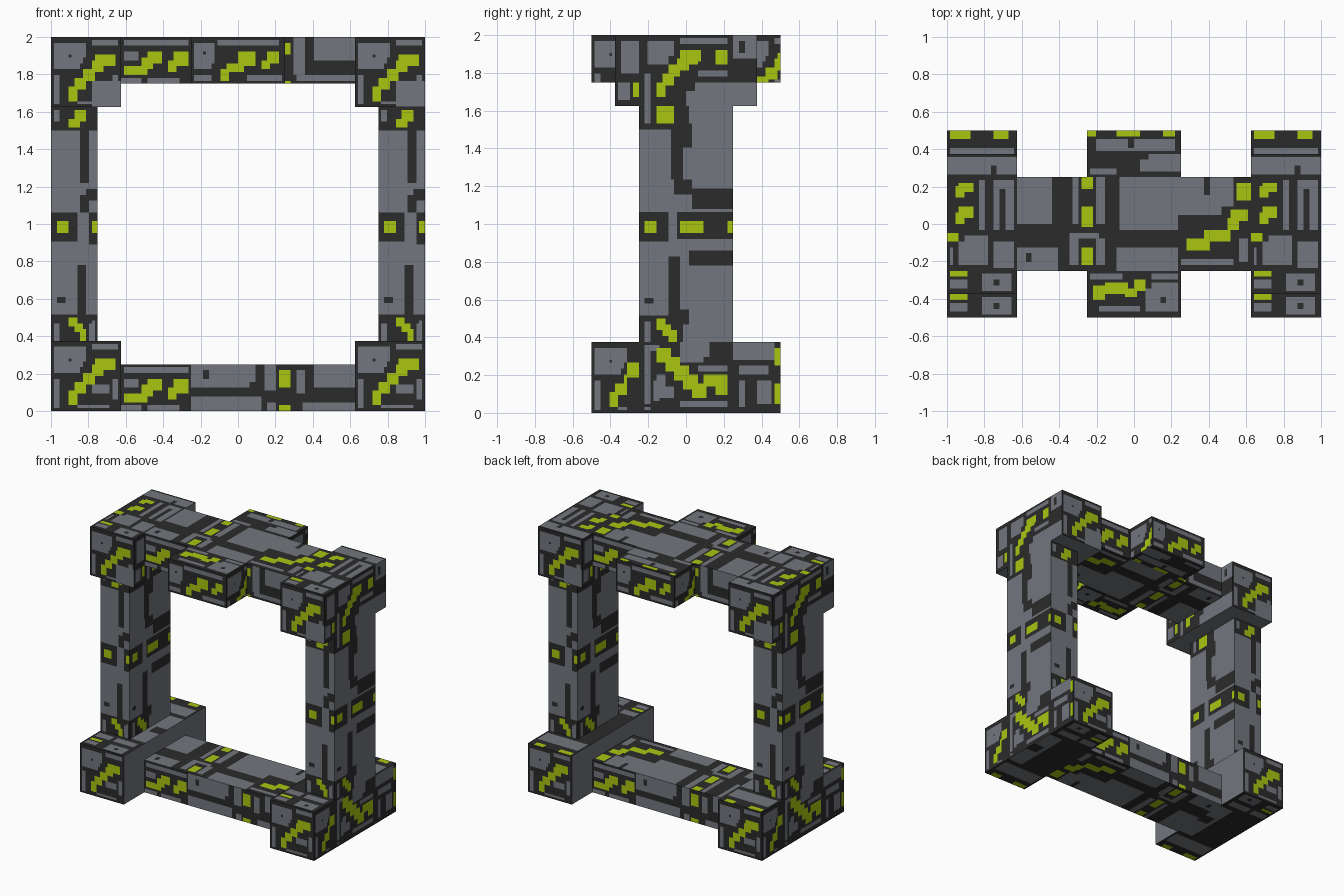
import bpy
import bmesh
from mathutils import Vector

if "Cube" in bpy.data.objects:
    bpy.data.objects.remove(bpy.data.objects["Cube"], do_unlink=True)

UNIT = 1 / 64  # size of one painted step
DARK, GREY, LIME = range(3)


def make_material(name, red, green, blue):
    material = bpy.data.materials.new(name)
    material.use_nodes = True
    material.diffuse_color = (red, green, blue, 1)
    shader = material.node_tree.nodes["Principled BSDF"]
    shader.inputs["Base Color"].default_value = (red, green, blue, 1)
    shader.inputs["Roughness"].default_value = 0.8
    return material


MATERIALS = [
    make_material("charcoal", 0.024, 0.024, 0.024),
    make_material("steel grey", 0.17, 0.185, 0.21),
    make_material("lime", 0.40, 0.56, 0.005),
]


def motif(grey=(), dark=(), lime=()):
    """Painted rectangles (u0, v0, u1, v1) on a charcoal ground, in paint order."""
    groups = ((GREY, grey), (DARK, dark), (LIME, lime))
    return [(rect, colour) for colour, rects in groups for rect in rects]


def shifted(pattern, du, dv):
    return [((a + du, b + dv, c + du, d + dv), colour)
            for (a, b, c, d), colour in pattern]


def stairs(u, v, count, width, height, du, dv):
    return [(u + i * du, v + i * dv, u + i * du + width, v + i * dv + height)
            for i in range(count)]


# Square armour tile on the corner blocks
tile = motif(
    grey=[(1, 13, 12, 22), (1, 1, 3, 11), (14, 21, 23, 23), (9, 1, 20, 2),
          (21, 4, 23, 11), (14, 6, 20, 9)],
    dark=[(10, 13, 12, 15), (11, 15, 12, 17), (6, 17, 7, 18)],
    lime=[(6, 2, 9, 7)] + stairs(8, 6, 3, 4, 4, 3, 3) + [(15, 14, 22, 18)],
)
tile_open = tile + motif(grey=[(14, 0, 24, 9)])
plain = motif(grey=[(0, 0, 64, 64)])

# Narrow and wide faces of the posts
post_front = motif(
    grey=[(0, 9, 16, 72), (1, 0, 3, 6), (1, 75, 3, 79), (13, 0, 15, 7)],
    dark=[(9, 6, 12, 26), (12, 6, 14, 9), (2, 13, 5, 15), (0, 34, 9, 44),
          (13, 33, 16, 44), (10, 44, 13, 50), (12, 48, 16, 52), (10, 54, 13, 74)],
    lime=[(2, 37, 6, 41), (14, 37, 16, 41), (6, 5, 9, 8), (8, 3, 11, 6),
          (10, 0, 12, 4), (6, 73, 10, 76), (8, 75, 12, 79)],
)
post_side = motif(
    grey=[(0, 9, 32, 72), (15, 0, 32, 10), (17, 72, 32, 80),
          (2, 0, 4, 7), (2, 74, 4, 80)],
    dark=[(10, 7, 14, 29), (14, 6, 17, 11), (2, 13, 5, 15), (0, 34, 10, 44),
          (13, 35, 32, 44), (17, 26, 32, 31), (18, 45, 32, 52), (12, 50, 18, 55),
          (11, 55, 15, 72), (15, 66, 18, 74)],
    lime=[(2, 37, 6, 41), (14, 37, 22, 41), (30, 37, 32, 41), (6, 74, 12, 80)]
         + stairs(6, 4, 3, 3, 4, 2, -2),
)

# Outer faces of the corner blocks
foot_side = tile[:-1] + motif(
    grey=[(18, 3, 20, 23), (30, 17, 40, 24), (22, 5, 25, 13), (25, 5, 28, 9),
          (30, 2, 46, 4), (36, 14, 46, 16), (48, 18, 62, 24), (50, 13, 60, 16),
          (56, 3, 61, 11), (50, 2, 52, 11)],
    dark=[(12, 0, 18, 24), (38, 17, 40, 19)],
    lime=[(12, 12, 16, 17), (62, 16, 64, 22), (62, 3, 64, 10), (38, 9, 46, 13),
          (42, 6, 46, 9)] + stairs(22, 17, 5, 5, 5, 3, -3),
)
head_side = motif(
    grey=[(2, 11, 8, 22), (1, 2, 5, 8), (10, 0, 12, 11), (11, 14, 20, 22),
          (22, 21, 38, 23), (24, 0, 48, 8), (40, 16, 48, 24), (28, 10, 38, 12)],
    dark=[(18, 14, 20, 17), (24, 5, 27, 8), (42, 18, 44, 22)],
    lime=[(6, 3, 8, 8), (14, 3, 17, 8), (16, 7, 20, 11), (34, 14, 38, 19)]
         + stairs(18, 10, 3, 4, 4, 3, 2) + [(22, 15, 29, 19)],
)

# Upper faces of the corner blocks
head_top = motif(
    grey=[(11, 22, 13, 39), (4, 10, 14, 20), (16, 22, 23, 39), (16, 9, 23, 18),
          (0, 41, 24, 47), (1, 2, 7, 5), (12, 1, 22, 7), (1, 10, 2, 16)],
    dark=[(4, 18, 6, 20), (18, 22, 20, 36), (16, 3, 18, 5), (15, 41, 17, 44)],
    lime=[(1, 6, 7, 8), (0, 18, 4, 21), (3, 24, 6, 28), (4, 26, 9, 30),
          (3, 33, 6, 37), (4, 35, 9, 38)],
)
foot_top = motif(
    grey=[(1, 2, 7, 5), (12, 1, 22, 7), (1, 10, 22, 14), (16, 17, 24, 47),
          (1, 50, 23, 58)],
    dark=[(16, 3, 18, 5), (9, 8, 11, 16), (18, 28, 24, 34)],
    lime=[(1, 6, 7, 8), (1, 61, 8, 64), (16, 61, 21, 64)],
)

# Long faces of the beams
beam_end = motif(
    grey=[(1, 13, 23, 15), (9, 0, 20, 2), (0, 0, 7, 2), (1, 8, 6, 11)],
    lime=[(1, 3, 9, 6), (7, 5, 11, 9), (9, 7, 14, 11), (16, 4, 19, 8),
          (18, 6, 23, 11)],
)
sill_front = beam_end + motif(
    grey=[(24, 8, 46, 16), (24, 0, 48, 5), (49, 7, 53, 16), (60, 6, 63, 14),
          (66, 8, 80, 16), (62, 0, 80, 3), (50, 0, 53, 3)],
    dark=[(28, 11, 30, 14), (44, 8, 46, 10)],
    lime=[(54, 8, 58, 14), (54, 0, 58, 2)],
)
lintel_front = beam_end + motif(
    grey=[(59, 3, 63, 16), (66, 8, 80, 16), (60, 1, 80, 3)],
    lime=[(56, 10, 58, 14), (56, 0, 58, 1)],
)
beam_top = motif(
    grey=[(0, 16, 12, 32), (19, 16, 21, 32), (27, 16, 30, 32), (35, 14, 55, 32),
          (0, 0, 14, 8), (18, 2, 21, 13), (27, 2, 30, 11), (34, 0, 55, 8),
          (55, 19, 74, 32), (56, 2, 74, 4), (76, 3, 79, 11), (21, 11, 28, 13)],
    dark=[(0, 9, 18, 15), (30, 8, 56, 14), (55, 15, 62, 19), (70, 18, 80, 22),
          (64, 26, 66, 32), (3, 3, 5, 6)],
    lime=[(22, 28, 26, 32), (22, 15, 26, 22), (22, 2, 26, 8), (58, 7, 66, 11),
          (64, 10, 73, 14), (72, 14, 76, 18), (73, 17, 79, 21), (75, 24, 80, 30)],
)

# Blocks projecting from the middle of the lintel
crest_front = motif(
    grey=[(1, 5, 8, 14), (9, 13, 30, 15), (19, 1, 31, 3), (1, 1, 7, 3)],
    dark=[(7, 5, 8, 7), (4, 10, 5, 11)],
    lime=[(10, 1, 13, 5), (12, 4, 18, 7), (16, 6, 22, 11), (24, 5, 27, 8),
          (26, 7, 30, 11)],
)
crest_top = motif(
    grey=[(20, 2, 31, 12), (4, 2, 18, 4), (22, 13, 31, 15), (1, 13, 12, 15)],
    dark=[(20, 10, 22, 12), (25, 5, 27, 7)],
    lime=[(2, 6, 6, 11), (6, 8, 14, 12), (13, 7, 17, 10), (16, 9, 20, 13)],
)
crest_back_top = motif(
    grey=[(3, 9, 30, 13), (18, 2, 32, 8), (1, 1, 10, 3)],
    dark=[(14, 10, 16, 13), (18, 6, 21, 8)],
    lime=[(0, 14, 3, 16), (10, 14, 18, 16), (26, 14, 30, 16)],
)
crest_side = shifted(tile, 0, -8)

# Direction of u and v on each side of a block
X, Y, Z = Vector((1, 0, 0)), Vector((0, 1, 0)), Vector((0, 0, 1))
SIDES = {"front": (X, Z), "right": (Y, Z), "back": (-X, Z), "left": (-Y, Z),
         "top": (X, Y), "bottom": (X, -Y)}


def paint_side(bm, low, high, side, pattern):
    """Build one side as a grid cut along the edges of its painted rectangles."""
    u, v = SIDES[side]
    normal, size = u.cross(v), high - low
    span = [sum(abs(a * s) for a, s in zip(axis, size)) for axis in (u, v, normal)]
    origin = (low + high) / 2 + (normal * span[2] - u * span[0] - v * span[1]) / 2
    lines = []
    for axis in (0, 1):
        limit = round(span[axis] / UNIT)
        marks = {0, limit}
        for rect, _ in pattern:
            marks.update(min(max(rect[k], 0), limit) for k in (axis, axis + 2))
        lines.append(sorted(marks))
    grid = [[bm.verts.new(origin + (u * a + v * b) * UNIT) for b in lines[1]]
            for a in lines[0]]
    for i in range(len(lines[0]) - 1):
        for j in range(len(lines[1]) - 1):
            face = bm.faces.new((grid[i][j], grid[i + 1][j],
                                 grid[i + 1][j + 1], grid[i][j + 1]))
            a, b = lines[0][i], lines[1][j]
            for rect, colour in pattern:
                if rect[0] <= a < rect[2] and rect[1] <= b < rect[3]:
                    face.material_index = colour


def block(name, low, high, **sides):
    mesh = bpy.data.meshes.new(name)
    bm = bmesh.new()
    for side, pattern in sides.items():
        paint_side(bm, Vector(low), Vector(high), side, pattern)
    bmesh.ops.remove_doubles(bm, verts=bm.verts, dist=UNIT / 100)
    bm.to_mesh(mesh)
    bm.free()
    for material in MATERIALS:
        mesh.materials.append(material)
    bpy.context.collection.objects.link(bpy.data.objects.new(name, mesh))


# Posts with their foot and head blocks
for label, outer, inner, start in (("right", "left", "right", -1),
                                   ("left", "right", "left", 0.625)):
    end = start + 0.375
    post = -1 if start < 0 else 0.75
    block(label + "_foot", (start, -0.5, 0), (end, 0.5, 0.375), front=tile, back=tile,
          top=foot_top, bottom=foot_top, **{outer: foot_side, inner: plain})
    block(label + "_head", (start, -0.375, 1.625), (end, 0.375, 2), front=tile_open,
          back=tile_open, top=head_top, bottom=plain,
          **{outer: head_side, inner: head_side})
    block(label + "_post", (post, -0.25, 0.375), (post + 0.25, 0.25, 1.625),
          front=post_front, back=post_front, left=post_side, right=post_side)

# Beams between the posts
for name, base, face in (("sill", 0, sill_front), ("lintel", 1.75, lintel_front)):
    block(name, (-0.625, -0.25, base), (0.625, 0.25, base + 0.25),
          front=face, back=face, top=beam_top, bottom=beam_top)

# Crest blocks on the front and back of the lintel
block("front_crest", (-0.25, -0.5, 1.75), (0.25, -0.25, 2), front=crest_front,
      left=crest_side, right=crest_side, top=crest_top, bottom=crest_top)
block("back_crest", (-0.25, 0.25, 1.75), (0.25, 0.5, 2), back=crest_front,
      left=crest_side, right=crest_side, top=crest_back_top, bottom=crest_back_top)
